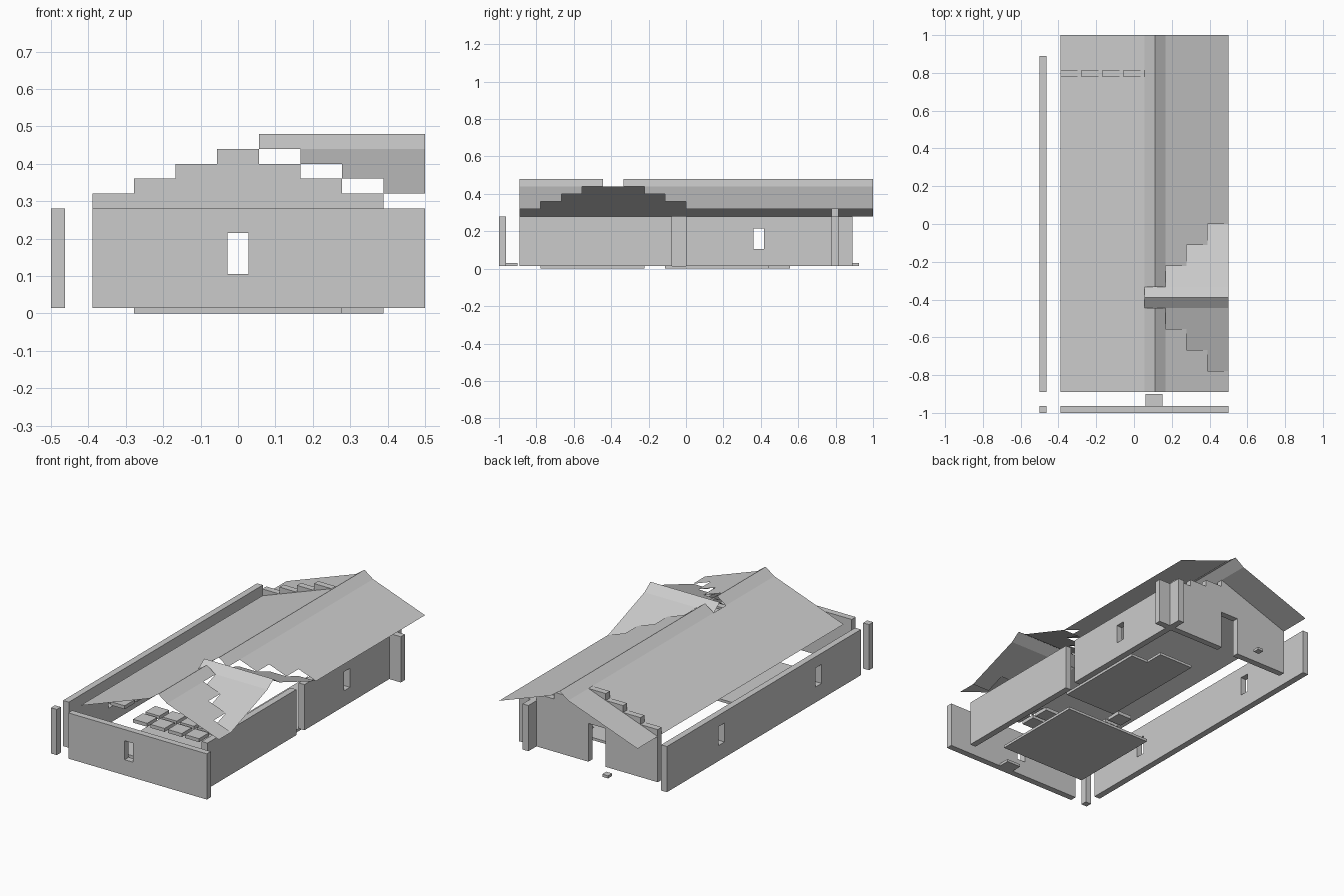
import bpy, bmesh

if "Cube" in bpy.data.objects:
    bpy.data.objects.remove(bpy.data.objects["Cube"])

B = 1 / 9           # block module
T = B / 3           # wall thickness
Z0, Z1 = 0.015, 0.28
GY = -3.5 * B       # centre line of the side gable


def finish(name, bm):
    me = bpy.data.meshes.new(name)
    bm.to_mesh(me)
    bm.free()
    ob = bpy.data.objects.new(name, me)
    bpy.context.collection.objects.link(ob)
    return ob


def add_box(bm, x0, x1, y0, y1, z0, z1):
    vs = bmesh.ops.create_cube(bm, size=1)['verts']
    for v in vs:
        v.co = ((x0 + x1) / 2 + v.co.x * (x1 - x0),
                (y0 + y1) / 2 + v.co.y * (y1 - y0),
                (z0 + z1) / 2 + v.co.z * (z1 - z0))


def box(name, *dims):
    bm = bmesh.new()
    add_box(bm, *dims)
    return finish(name, bm)


def cut(wall, *dims):
    c = box("window_cutter", *dims)
    c.hide_render = True
    c.hide_viewport = True
    m = wall.modifiers.new("opening", 'BOOLEAN')
    m.operation = 'DIFFERENCE'
    m.solver = 'EXACT'
    m.object = c


# Walls
W0, W1 = 0.105, 0.215
front = box("front_wall", -0.389, 0.5, -1, -1 + T, Z0, Z1)
cut(front, -B / 4, B / 4, -1.1, -0.9, W0, W1)
left = box("left_wall", -0.5, -0.5 + T, -8 * B, 8 * B, Z0, Z1)
for yc in (3.5 * B, -4.5 * B):
    cut(left, -0.6, -0.4, yc - B / 4, yc + B / 4, W0, W1)
box("right_wall_front", 0.389, 0.389 + T, -8 * B, -0.074, Z0, Z1)
right = box("right_wall_rear", 0.389, 0.389 + T, 0, 8 * B, Z0, Z1)
cut(right, 0.3, 0.5, 3.5 * B - B / 4, 3.5 * B + B / 4, W0, W1)
box("corner_post", -0.5, -0.5 + T, -1, -1 + T, Z0, Z1)

# Rear wall: stepped gable profile with a doorway
D = B / 2
prof = [(-0.389, Z0), (-D, Z0), (-D, 0.237), (D, 0.237), (D, Z0), (0.5, Z0), (0.5, Z1)]
steps = [((3.5 - i) * B, Z1 + 0.04 * i, Z1 + 0.04 * (i + 1)) for i in range(4)]
for x, za, zb in steps:
    prof += [(x, za), (x, zb)]
for x, za, zb in reversed(steps):
    prof += [(-x, zb)] + ([(-x, za)] if za > Z1 else [])
bm = bmesh.new()
face = bm.faces.new([bm.verts.new((x, 7 * B, z)) for x, z in prof])
ext = bmesh.ops.extrude_face_region(bm, geom=[face])['geom']
for v in ext:
    if isinstance(v, bmesh.types.BMVert):
        v.co.y += T
bmesh.ops.recalc_face_normals(bm, faces=bm.faces)
finish("rear_gable_wall", bm)


# Roof sheets
def quad(bm, a, b, c, d):
    f = bm.faces.new([bm.verts.new(p) for p in (a, b, c, d)])
    f.normal_update()
    if f.normal.z < 0:
        f.normal_flip()


YA, YB = -8 * B, 1.0
# x0, z0, x1, z1, half width of the notch cut for the side gable
strips = [(-3.5 * B, 0.28, 0.5 * B, 0.44, 0),
          (0.5 * B, 0.44, B, 0.48, B / 2),
          (B, 0.48, 1.5 * B, 0.44, B / 2)]
strips += [((1.5 + i) * B, 0.44 - 0.04 * i, (2.5 + i) * B, 0.40 - 0.04 * i, (1.5 + i) * B)
           for i in range(3)]
bm = bmesh.new()
for x0, z0, x1, z1, h in strips:
    spans = [(YA, GY - h), (GY + h, YB)] if h else [(YA, YB)]
    for y0, y1 in spans:
        quad(bm, (x0, y0, z0), (x1, y0, z1), (x1, y1, z1), (x0, y1, z0))
bmesh.ops.remove_doubles(bm, verts=bm.verts, dist=1e-5)
finish("main_roof", bm)

# Side gable roof with stepped inner edge
rows = [(0, 0.48, 0.5, 0.44, 0.5)]
rows += [(0.5 + i, 0.44 - 0.04 * i, 1.5 + i, 0.40 - 0.04 * i, 1.5 + i) for i in range(3)]
bm = bmesh.new()
for d0, z0, d1, z1, xs in rows:
    for s in (-1, 1):
        ya, yb = GY + s * d0 * B, GY + s * d1 * B
        quad(bm, (xs * B, ya, z0), (0.5, ya, z0), (0.5, yb, z1), (xs * B, yb, z1))
bmesh.ops.remove_doubles(bm, verts=bm.verts, dist=1e-5)
finish("side_gable_roof", bm)

# Floor slabs
box("front_floor", -2.5 * B, 2.5 * B, -7 * B, -2 * B, 0, Z0)
bm = bmesh.new()
add_box(bm, 0.5 * B, 3.5 * B, -B, 4 * B, 0, Z0)
add_box(bm, 0.5 * B, 2.5 * B, 4 * B, 5 * B, 0, Z0)
finish("rear_floor", bm)

# Door steps
box("front_step", 0.06, 0.15, -1 + T, -0.90, Z0, 0.03)
box("rear_step", -0.148, -0.111, 8 * B, 8 * B + T, Z0, 0.03)

# Flat loft blocks behind the front wall
bm = bmesh.new()
cells = [(i, j) for i in range(4) for j in range(2)] + [(-2, j) for j in range(1, 4)]
for i, j in cells:
    x, y = -0.05 + i * B, -0.78 + j * B
    add_box(bm, x - 0.045, x + 0.045, y - 0.045, y + 0.045, 0.235, 0.255)
finish("loft_blocks", bm)
